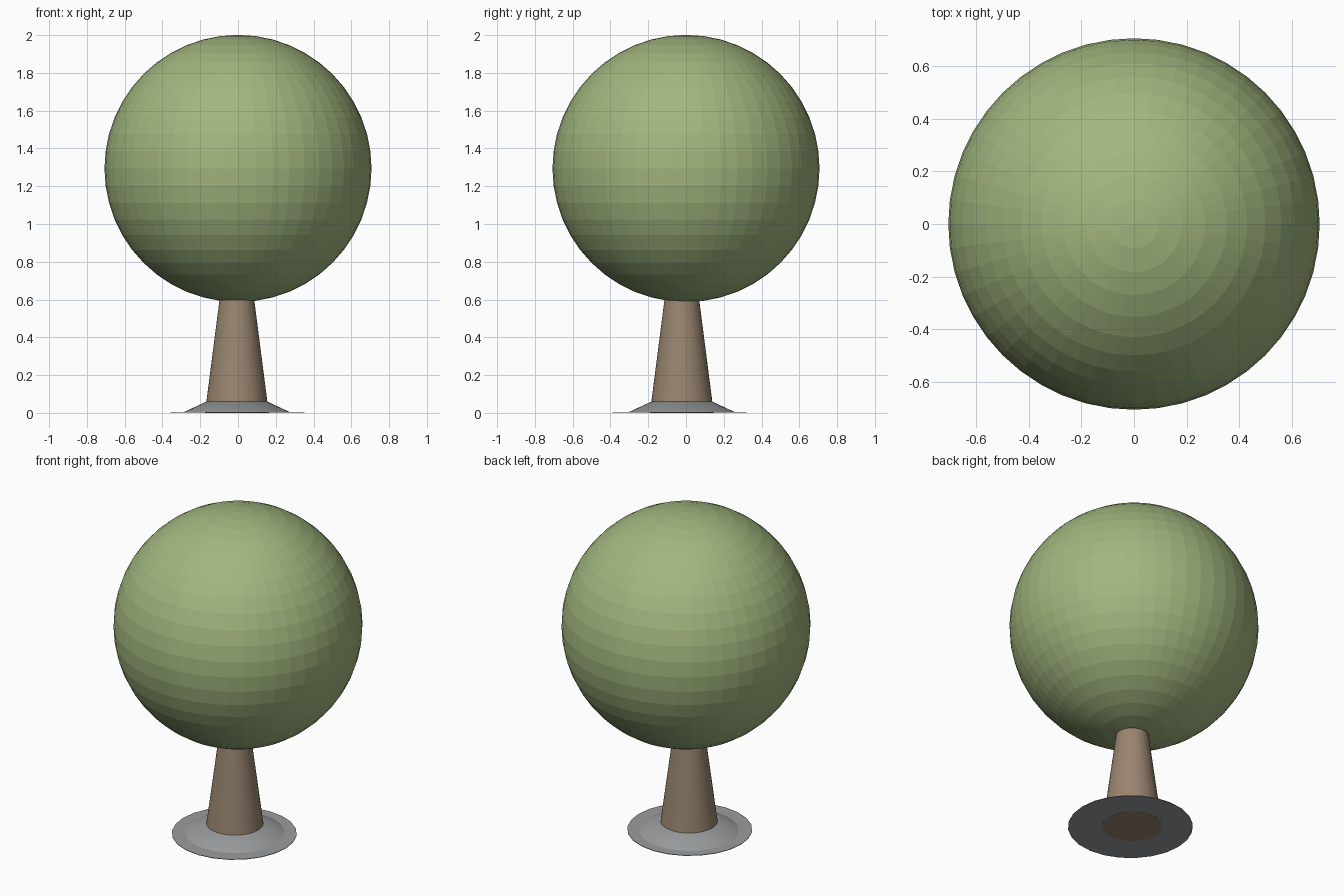
import bpy

if "Cube" in bpy.data.objects:
    bpy.data.objects.remove(bpy.data.objects["Cube"])


def finish(obj, name, color=None, smooth=False):
    obj.name = name
    if color:
        mat = bpy.data.materials.new(name + "_colour")
        mat.diffuse_color = (*color, 1)
        mat.use_nodes = True
        mat.node_tree.nodes["Principled BSDF"].inputs["Base Color"].default_value = mat.diffuse_color
        obj.data.materials.append(mat)
    if smooth:
        bpy.ops.object.shade_smooth_by_angle()


def frustum(name, center, r_bottom, r_top, z0, z1, sides, color=None, smooth=False):
    bpy.ops.mesh.primitive_cone_add(
        vertices=sides, radius1=r_bottom, radius2=r_top, depth=z1 - z0,
        location=(*center, (z0 + z1) / 2))
    finish(bpy.context.object, name, color, smooth)


GREEN = (0.36, 0.47, 0.21)
BROWN = (0.32, 0.235, 0.16)
GREY = (0.32, 0.33, 0.34)
AXIS = (-0.006, -0.022)

# Round faceted crown
bpy.ops.mesh.primitive_uv_sphere_add(
    segments=48, ring_count=24, radius=0.707, location=(0, 0, 1.294))
finish(bpy.context.object, "crown", GREEN)

# Tapered trunk, running from the ground into the crown
frustum("trunk", AXIS, 0.169, 0.088, 0, 0.63, 48, BROWN)

# Sloped collar around the trunk foot
frustum("collar", AXIS, 0.285, 0.161, 0.002, 0.06, 48, GREY, True)

# Thin ground disc, slightly off the trunk axis
frustum("ground_disc", (-0.002, -0.034), 0.355, 0.355, 0.001, 0.004, 24, GREY)
